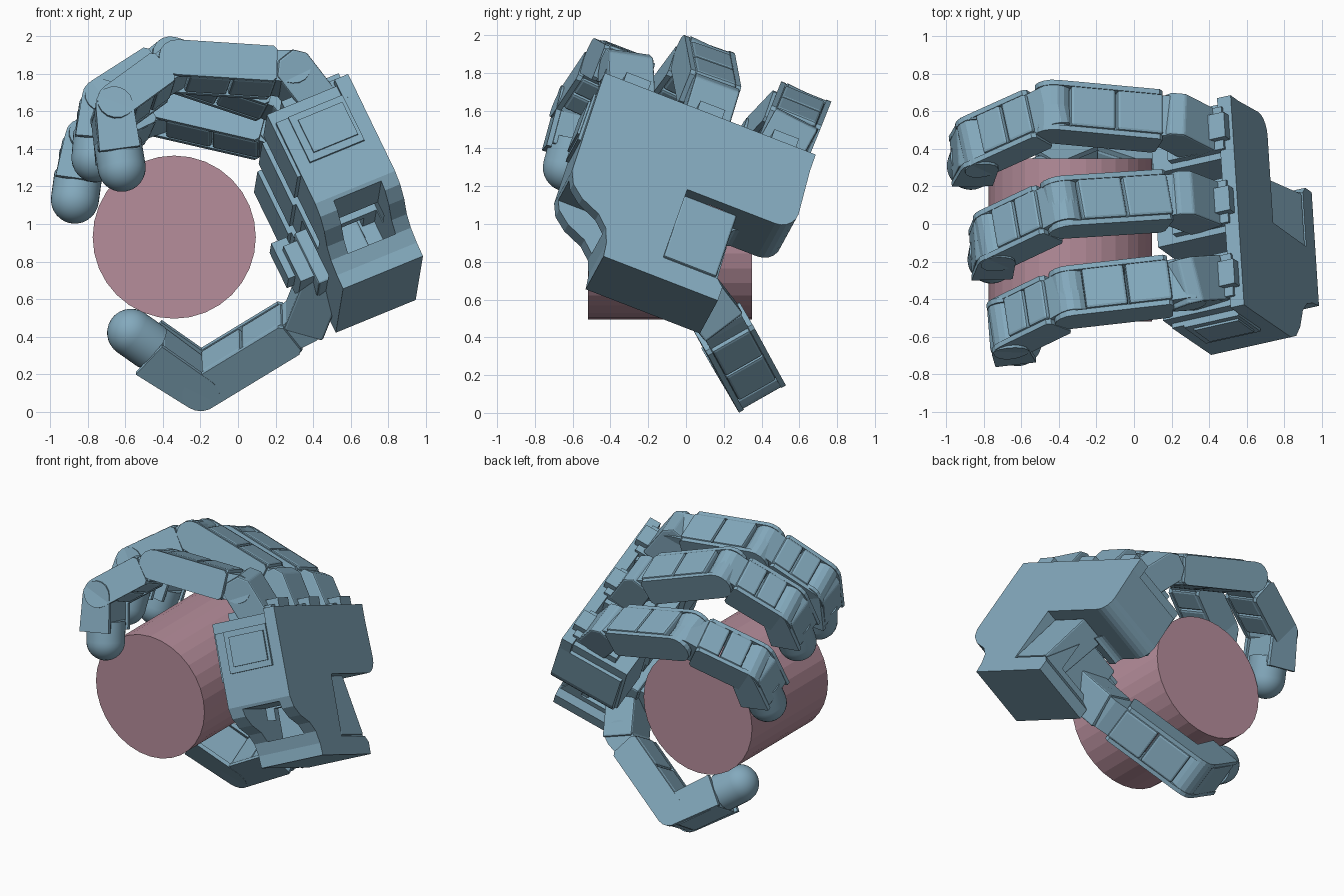
import bpy, bmesh
from math import pi, sin, cos
from mathutils import Vector as V, Matrix

if "Cube" in bpy.data.objects:
    bpy.data.objects.remove(bpy.data.objects["Cube"])


def material(name, rgb):
    m = bpy.data.materials.new(name)
    m.diffuse_color = (*rgb, 1)
    m.use_nodes = True
    m.node_tree.nodes["Principled BSDF"].inputs["Base Color"].default_value = m.diffuse_color
    return m


BLUE = material("blue_grey", (0.23, 0.40, 0.51))
PINK = material("dusty_pink", (0.47, 0.27, 0.33))


def frame(origin, ax, az):
    """Local x along ax, local z close to az."""
    x = V(ax).normalized()
    z = (V(az) - x * V(az).dot(x)).normalized()
    m = Matrix((x, z.cross(x), z)).transposed().to_4x4()
    m.translation = V(origin)
    return m


def finish(bm, name, m, mat=BLUE):
    bmesh.ops.recalc_face_normals(bm, faces=bm.faces)
    me = bpy.data.meshes.new(name)
    bm.to_mesh(me)
    bm.free()
    me.materials.append(mat)
    ob = bpy.data.objects.new(name, me)
    ob.matrix_world = m
    bpy.context.collection.objects.link(ob)
    return ob


def prism(name, m, pts, z0, z1, bevel=0):
    """Extrude a flat outline from z0 to z1 in frame m."""
    bm = bmesh.new()
    n = len(pts)
    a = [bm.verts.new((x, y, z0)) for x, y in pts]
    b = [bm.verts.new((x, y, z1)) for x, y in pts]
    bm.faces.new(a)
    bm.faces.new(b)
    for i in range(n):
        j = (i + 1) % n
        bm.faces.new((a[i], a[j], b[j], b[i]))
    if bevel:
        bmesh.ops.recalc_face_normals(bm, faces=bm.faces)
        bmesh.ops.bevel(bm, geom=bm.edges[:], offset=bevel, segments=2, affect='EDGES', profile=0.5)
    return finish(bm, name, m)


def box(name, m, x, y, z, bevel=0):
    return prism(name, m, [(x[0], y[0]), (x[1], y[0]), (x[1], y[1]), (x[0], y[1])], *z, bevel)


def arc(cx, cy, r, a0, a1, n=8):
    return [(cx + r * cos(a0 + (a1 - a0) * i / n), cy + r * sin(a0 + (a1 - a0) * i / n)) for i in range(n + 1)]


def cut(ob, cutter):
    mod = ob.modifiers.new("cut", 'BOOLEAN')
    mod.operation, mod.object, mod.solver = 'DIFFERENCE', cutter, 'EXACT'
    bpy.context.view_layer.objects.active = ob
    bpy.ops.object.modifier_apply(modifier="cut")
    bpy.data.objects.remove(cutter)


# Gripped cylinder
bm = bmesh.new()
bmesh.ops.create_cone(bm, cap_ends=True, segments=32, radius1=0.435, radius2=0.435, depth=0.87)
finish(bm, "gripped_cylinder", Matrix.Translation((-0.34, -0.085, 0.93)) @ Matrix.Rotation(pi / 2, 4, 'X'), PINK)

# Palm frame: x across the fingers, y towards the fingertips, z out of the back of the hand
ACROSS = V((-0.06, 0.93, -0.36)).normalized()
UP = V((-0.42, 0.32, 0.85))
UP = (UP - ACROSS * UP.dot(ACROSS)).normalized()
PALM = frame((0.587, -0.43, 1.80), ACROSS, ACROSS.cross(UP))
# Same frame with its axes cycled, so outlines can be drawn in side view (up, out) from the thumb recess
RECESS = PALM @ Matrix(((0, 0, 1, 0.62), (1, 0, 0, 0), (0, 1, 0, 0), (0, 0, 0, 1)))

# Palm body with rounded corner, thumb notch and curved wrist side
lower = (arc(1.12, -0.36, 0.1, 0, -pi / 2, 5) + arc(0.97, -0.5, 0.04, pi / 2, pi, 3)
         + [(0.93, -0.88), (0.97, -0.92), (0.97, -1.0), (0.32, -1.0), (0.31, -0.92)]
         + [(0.28, -0.84), (0.22, -0.78), (0.11, -0.73), (0.04, -0.67), (0.01, -0.6)])
body = prism("palm_body", PALM, [(0.0, -0.1), (1.2, -0.1)] + lower, -0.47, 0)
box("palm_back_plate", PALM, (0, 1.2), (-0.12, 0), (-0.08, 0))
# side window, thumb window, gaps between the motors, and recess for the thumb motor
cut(body, box("cutter", PALM, (-0.3, 0.9), (-0.84, -0.62), (-0.37, -0.09)))
cut(body, box("cutter", PALM, (0.5, 1.1), (-0.84, -0.5), (-0.6, -0.16)))
for c in (0.39, 0.81):
    cut(body, box("cutter", PALM, (c - 0.055, c + 0.055), (-0.7, 0.1), (-0.6, -0.085)))
cut(body, prism("cutter", RECESS, [(-0.46, -0.25), (-0.46, 0.1), (-0.88, 0.1), (-0.88, -0.01)], 0, 0.5))
prism("thumb_motor_back", RECESS, [(-0.46, -0.08), (-0.87, 0.0), (-0.87, -0.2), (-0.46, -0.3)], 0, 0.30, 0.01)

# Stepped side panel on the palm
for i, s in enumerate((0, 0.04)):
    box("side_panel_step", PALM, (-0.012 * (i + 1), 0.05), (-0.38 + s, -0.1 - s), (-0.40 + s, -0.08 - s * 0.5))

# Stepped finger motor housings
for c in (0.18, 0.60, 1.02):
    box("finger_motor", PALM, (c - 0.155, c + 0.155), (-0.42, -0.03), (-0.49, -0.08))
    box("finger_motor_step", PALM, (c - 0.12, c + 0.12), (-0.3, 0.02), (-0.38, -0.05))
    box("finger_motor_cap", PALM, (c - 0.07, c + 0.07), (-0.3, 0.06), (-0.30, -0.02))


def link(name, a, b, w, half=0.115):
    """Finger link: split housing, side plates rounded at the far joint, hinge barrel."""
    a, b = V(a), V(b)
    L = (b - a).length
    m = frame(a, b - a, w)
    mid = L * 0.52
    box(name + "_rear_housing", m, (0.09, mid - 0.004), (-0.1, 0.11), (-half, half), 0.015)
    box(name + "_front_housing", m, (mid + 0.004, L - 0.07), (-0.1, 0.11), (-half, half), 0.015)
    for s in (-1, 1):
        prism(name + "_side_plate", m, arc(L, 0, 0.1, -pi / 2, pi / 2) + [(0.11, 0.1), (0.09, 0.08), (0.09, -0.08), (0.11, -0.1)],
              s * half, s * (half + 0.028))
    prism(name + "_hinge", m, arc(L, 0, 0.095, 0, 2 * pi * 15 / 16, 15), -half, half)
    prism(name + "_root", m, arc(0, 0, 0.095, pi / 2, 3 * pi / 2) + [(0.1, -0.085), (0.1, 0.085)], -half, half)


def fingertip(name, a, tip, w, end):
    """Last link with the round rubber tip; the housing stops short of the tip centre by end."""
    a, tip = V(a), V(tip)
    L = (tip - a).length
    m = frame(a, tip - a, w)
    e = L - end
    prism(name + "_distal_housing", m, [(-0.04, -0.08), (e, -0.09), (e, 0.12), (0.02, 0.11), (-0.04, 0.07)],
          -0.115, 0.115, 0.01)
    for s in (-1, 1):
        prism(name + "_distal_plate", m, arc(0, 0, 0.1, pi / 2, 3 * pi / 2) + [(e + 0.02, -0.1), (e + 0.02, 0.12)],
              s * 0.115, s * 0.143)
    # sphere whose back half is stretched into a short cylinder
    bm = bmesh.new()
    bmesh.ops.create_uvsphere(bm, u_segments=32, v_segments=16, radius=0.128)
    for v in bm.verts:
        if v.co.z < -0.001:
            r = V((v.co.x, v.co.y)).length
            if r > 0.12:
                v.co.x, v.co.y = v.co.x * 0.128 / r, v.co.y * 0.128 / r
            v.co.z = -0.14
    bmesh.ops.remove_doubles(bm, verts=bm.verts, dist=0.0001)
    ob = finish(bm, name + "_tip", m @ Matrix.Translation((L, 0, 0)) @ Matrix.Rotation(pi / 2, 4, 'Y'))
    bpy.ops.object.select_all(action='DESELECT')
    ob.select_set(True)
    bpy.context.view_layer.objects.active = ob
    bpy.ops.object.shade_smooth_by_angle()


# Fingers: palm position, three joints and tip centre
fingers = {
    "front_finger": (0.18, (0.28, -0.32, 1.80), (-0.34, -0.39, 1.84), (-0.67, -0.55, 1.60), (-0.62, -0.63, 1.30)),
    "middle_finger": (0.60, (0.25, 0.13, 1.65), (-0.38, 0.09, 1.86), (-0.74, -0.08, 1.63), (-0.76, -0.19, 1.35)),
    "back_finger": (1.02, (0.22, 0.54, 1.46), (-0.43, 0.60, 1.61), (-0.83, 0.42, 1.42), (-0.87, 0.31, 1.13)),
}
for name, (c, j0, j1, j2, tip) in fingers.items():
    base = PALM @ V((c, -0.03, -0.2))
    m = frame(base, V(j0) - base, ACROSS)
    L = (V(j0) - base).length
    prism(name + "_knuckle", m, [(0, -0.1), (L + 0.04, -0.1), (L + 0.1, -0.04), (L + 0.1, 0.06), (L + 0.04, 0.11), (0, 0.11)],
          -0.125, 0.125, 0.01)
    link(name + "_proximal", j0, j1, ACROSS)
    link(name + "_middle", j1, j2, ACROSS)
    fingertip(name, j2, tip, ACROSS, 0.09)

# Thumb motor and stepped horn on the inner side of the palm
box("thumb_motor", PALM, (0.58, 0.9), (-0.84, -0.52), (-0.52, -0.18), 0.012)
box("thumb_horn", PALM, (0.60, 0.86), (-0.78, -0.56), (-0.60, -0.5))
box("thumb_horn_cap", PALM, (0.66, 0.80), (-0.72, -0.5), (-0.64, -0.55))

# Thumb bracket and links
TW = V((0, -0.86, -0.5))
t0, t1, tip = V((0.36, 0.17, 0.50)), V((-0.20, 0.355, 0.16)), V((-0.57, 0.20, 0.42))
root = PALM @ V((0.76, -0.72, -0.42))
box("thumb_bracket", frame(root, t0 - root, TW), (-0.05, (t0 - root).length + 0.03), (-0.11, 0.11), (-0.125, 0.125), 0.012)
link("thumb_proximal", t0, t1, TW)
fingertip("thumb", t1, tip, TW, 0.15)
